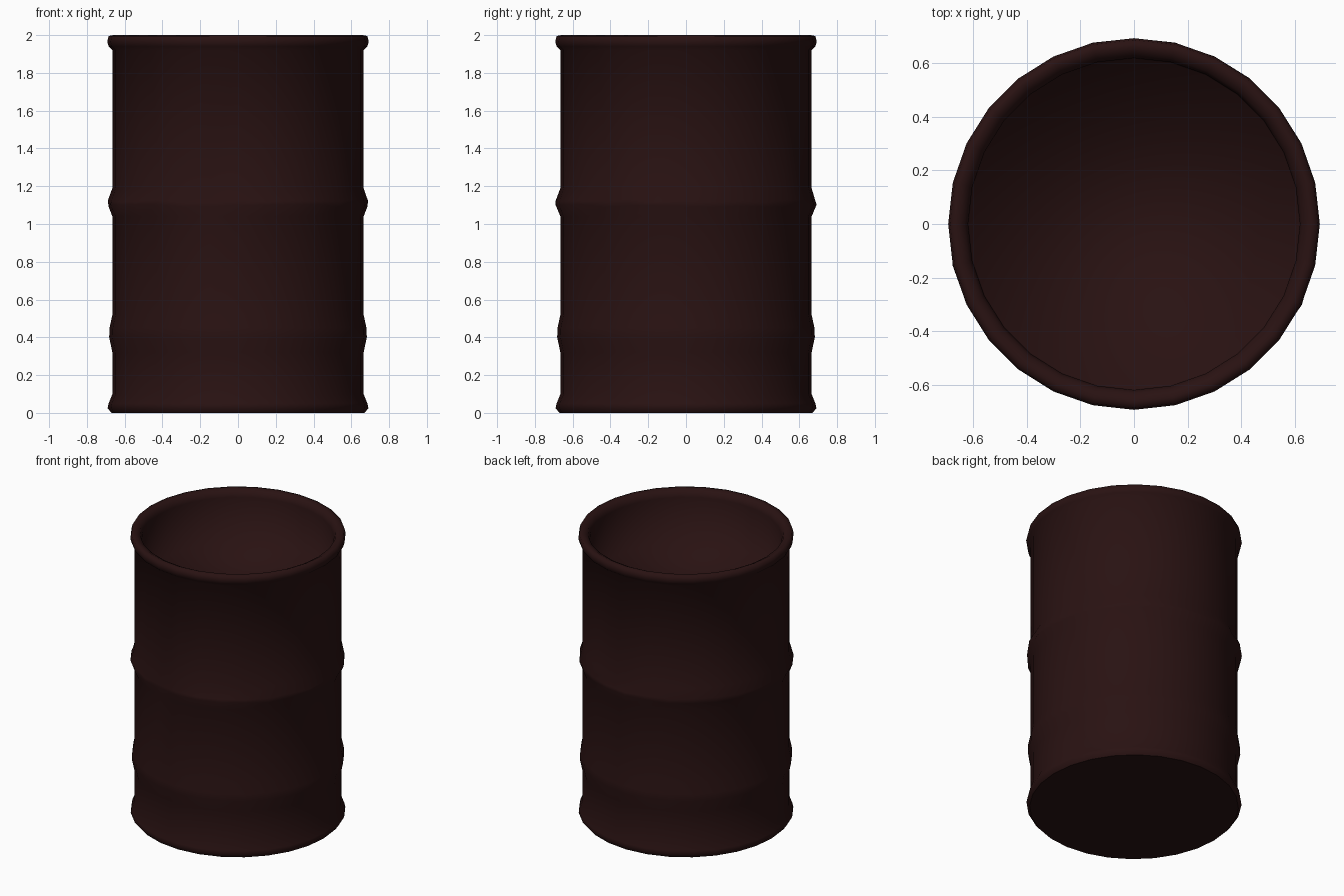
import bpy
import bmesh
import math
import random

SIDES = 28
random.seed(4)

cube = bpy.data.objects.get("Cube")
if cube:
    bpy.data.objects.remove(cube, do_unlink=True)

# Dark rusty paint
rust = bpy.data.materials.new("dark_rust_red")
rust.use_nodes = True
colour = (0.022, 0.006, 0.006, 1)
rust.diffuse_color = colour
shader = rust.node_tree.nodes["Principled BSDF"]
shader.inputs["Base Color"].default_value = colour
shader.inputs["Roughness"].default_value = 0.8

# Radius and height, from the base edge up the outside and down the inside
profile = [
    (0.67, 0.0), (0.69, 0.025), (0.685, 0.05), (0.665, 0.10),   # foot band
    (0.665, 0.32), (0.682, 0.40), (0.68, 0.45), (0.665, 0.52),  # lower rib
    (0.665, 1.04), (0.69, 1.10), (0.69, 1.125), (0.665, 1.19),  # middle rib
    (0.665, 1.92), (0.685, 1.94), (0.692, 1.965), (0.685, 1.995),
    (0.66, 2.0), (0.63, 1.985), (0.618, 1.95),                  # rolled rim
    (0.615, 1.63),                                              # inner wall
]
RIB = (9, 10)


def ring(bm, index, radius, height):
    """One loop of the shell, with slight wear on the middle rib."""
    verts = []
    for i in range(SIDES):
        angle = math.tau * i / SIDES
        worn = random.uniform(-0.012, 0.006) if index in RIB else 0
        r = radius + worn * 0.6
        verts.append(bm.verts.new((r * math.cos(angle), r * math.sin(angle),
                                   height + worn)))
    return verts


# Barrel shell with a closed base and a recessed top
bm = bmesh.new()
rings = [ring(bm, k, r, z) for k, (r, z) in enumerate(profile)]
for low, high in zip(rings, rings[1:]):
    for i in range(SIDES):
        j = (i + 1) % SIDES
        bm.faces.new((low[i], low[j], high[j], high[i]))
bm.faces.new(list(reversed(rings[0])))
bm.faces.new(rings[-1])

# Small dent in the middle rib on the front
for k in RIB:
    for v in rings[k]:
        if v.co.y < 0 and abs(v.co.x + 0.2) < 0.08:
            v.co.x *= 0.975
            v.co.y *= 0.975

for face in bm.faces:
    face.smooth = True
for edge in bm.edges:
    if all(v in rings[0] for v in edge.verts):
        edge.smooth = False

mesh = bpy.data.meshes.new("barrel")
bm.to_mesh(mesh)
bm.free()
mesh.materials.append(rust)
barrel = bpy.data.objects.new("barrel", mesh)
bpy.context.collection.objects.link(barrel)
